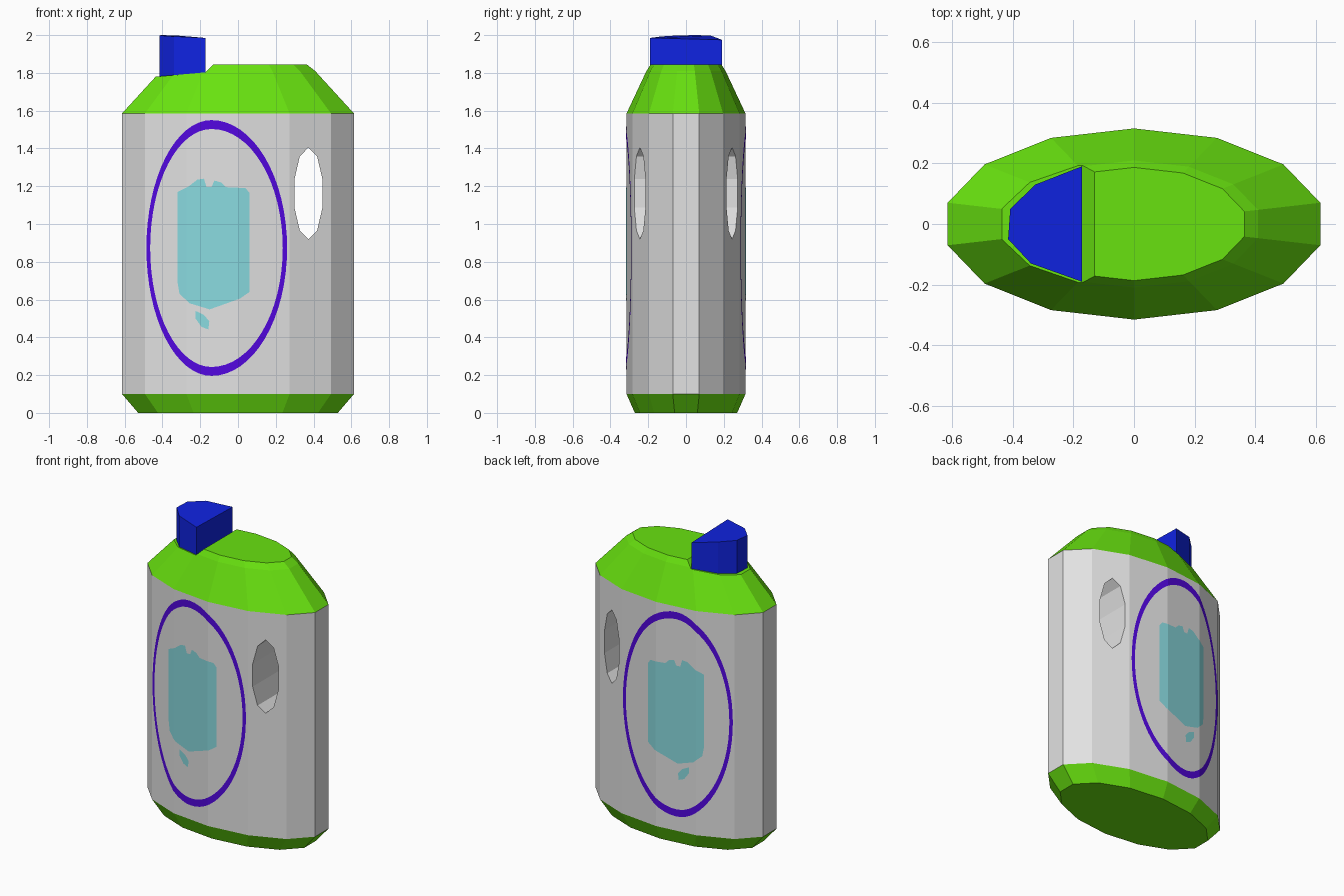
import bpy, bmesh, math
from mathutils import Vector

if "Cube" in bpy.data.objects:
    bpy.data.objects.remove(bpy.data.objects["Cube"])

N, RX, RY = 14, 0.63, 0.315


def material(name, rgb):
    m = bpy.data.materials.new(name)
    m.diffuse_color = (*rgb, 1)
    m.use_nodes = True
    m.node_tree.nodes["Principled BSDF"].inputs["Base Color"].default_value = m.diffuse_color
    return m


GREY = material("light grey", (0.76, 0.76, 0.76))
GREEN = material("lime green", (0.14, 0.76, 0.005))
BLUE = material("deep blue", (0.005, 0.017, 0.76))
PURPLE = material("violet", (0.085, 0.002, 0.74))
TEAL = material("pale teal", (0.25, 0.70, 0.74))


def make_object(name, bm, mats, fix_normals=True):
    if fix_normals:
        bmesh.ops.recalc_face_normals(bm, faces=bm.faces[:])
    me = bpy.data.meshes.new(name)
    bm.to_mesh(me)
    bm.free()
    for m in mats:
        me.materials.append(m)
    ob = bpy.data.objects.new(name, me)
    bpy.context.collection.objects.link(ob)
    return ob


def loft(name, rings, mats):
    """Skin closed rings of 3D points and close both ends."""
    bm = bmesh.new()
    vs = [[bm.verts.new(p) for p in ring] for ring in rings]
    for a, b in zip(vs, vs[1:]):
        for i in range(len(a)):
            j = (i + 1) % len(a)
            bm.faces.new((a[i], a[j], b[j], b[i]))
    bm.faces.new(vs[0][::-1])
    bm.faces.new(vs[-1])
    return make_object(name, bm, mats)


def oval(scale, z):
    return [(RX * scale * math.sin(2 * math.pi * i / N),
             RY * scale * math.cos(2 * math.pi * i / N), z) for i in range(N)]


def prism_y(name, pts, depth, index):
    """Cutter: xz outline extruded along y."""
    ob = loft(name, [[(x, y, z) for x, z in pts] for y in (-depth, depth)], [GREY, GREEN])
    for p in ob.data.polygons:
        p.material_index = index
    ob.hide_render = True
    return ob


# Bottle body with green base and shoulders
body = loft("bottle_body", [oval(0.86, 0), oval(1, 0.1), oval(1, 1.585),
                            oval(0.665, 1.81), oval(0.592, 1.845)], [GREY, GREEN])
for p in body.data.polygons:
    p.material_index = 0 if 0.1 < p.center.z < 1.58 else 1

# Handle hole through the body, and the notch that seats the cap
hole = [(0.373 + 0.078 * math.cos(math.radians(90 + 36 * i)),
         1.162 + 0.243 * math.sin(math.radians(90 + 36 * i))) for i in range(10)]
notch = [(-0.13, 1.845), (-0.09, 1.89), (-0.8, 1.89), (-0.8, 1.755), (-0.41, 1.782), (-0.172, 1.803)]
for cutter in (prism_y("handle_hole_cutter", hole, 0.6, 0),
               prism_y("cap_notch_cutter", notch, 0.6, 1)):
    mod = body.modifiers.new("cut", "BOOLEAN")
    mod.operation = "DIFFERENCE"
    mod.solver = "EXACT"
    mod.object = cutter
    bpy.context.view_layer.objects.active = body
    bpy.ops.object.modifier_apply(modifier=mod.name)
    bpy.data.objects.remove(cutter)

# Blue cap: D-shaped prism with a slightly uneven top
cap = [(-0.172, 0.19, 1.975), (-0.325, 0.13, 1.998), (-0.408, 0.05, 2.0),
       (-0.415, -0.05, 1.998), (-0.34, -0.13, 1.993), (-0.172, -0.19, 1.985)]
loft("cap", [[(x, y, 1.803 + (x + 0.172) * 0.09) for x, y, z in cap], cap], [BLUE])


# Painted details: flat outlines folded onto the body facets
def wall_y(x):
    a = abs(x)
    ring = [(p[0], p[1]) for p in oval(1, 0)[:4]]
    for (x0, y0), (x1, y1) in zip(ring, ring[1:]):
        if a <= x1:
            return y0 + (y1 - y0) * (a - x0) / (x1 - x0)
    return ring[-1][1]


def decal(name, polys, mat):
    for side, label in ((-1, "front"), (1, "back")):
        bm = bmesh.new()
        for poly in polys:
            bm.faces.new([bm.verts.new((x, 0, z)) for x, z in poly])
        bmesh.ops.triangulate(bm, faces=bm.faces[:])
        for x, y, z in oval(1, 0):
            bmesh.ops.bisect_plane(bm, geom=bm.verts[:] + bm.edges[:] + bm.faces[:],
                                   plane_co=(x, 0, 0), plane_no=(1, 0, 0))
        for v in bm.verts:
            v.co.y = side * (wall_y(v.co.x) + 0.003)
        bm.normal_update()
        for f in bm.faces:
            if f.normal.y * side < 0:
                f.normal_flip()
        make_object(label + "_" + name, bm, [mat], False)


def ring_point(i, left, right, h):
    t = 2 * math.pi * i / 64
    c = math.cos(t)
    return (-0.14 + (right if c > 0 else left) * c, 0.873 + h * math.sin(t))


OUT, INN = (0.345, 0.40, 0.677), (0.325, 0.377, 0.63)
decal("oval_border", [[ring_point(i, *OUT), ring_point(i + 1, *OUT),
                       ring_point(i + 1, *INN), ring_point(i, *INN)] for i in range(64)], PURPLE)

patch = [(-0.32, 1.17), (-0.26, 1.20), (-0.215, 1.235), (-0.18, 1.24), (-0.167, 1.195),
         (-0.14, 1.195), (-0.125, 1.23), (-0.09, 1.22), (-0.065, 1.195), (0.04, 1.19),
         (0.06, 1.165), (0.06, 0.64), (0.01, 0.605), (-0.15, 0.548), (-0.255, 0.58),
         (-0.31, 0.63), (-0.32, 0.69)]
drop = [(-0.225, 0.54), (-0.18, 0.518), (-0.152, 0.485), (-0.157, 0.442), (-0.193, 0.455), (-0.225, 0.5)]
decal("patch", [patch, drop], TEAL)
